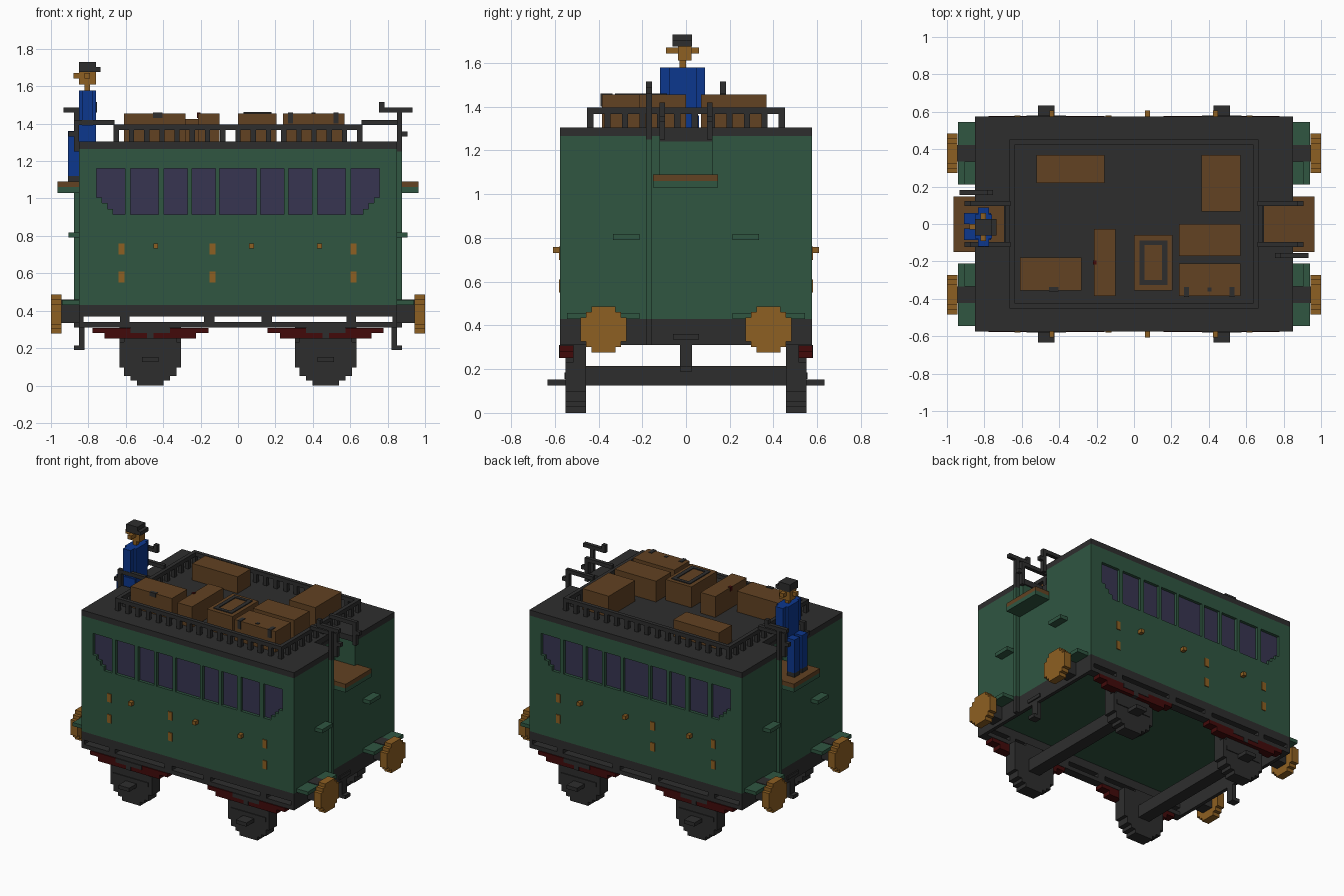
import bpy, bmesh

cube = bpy.data.objects.get("Cube")
if cube:
    bpy.data.objects.remove(cube, do_unlink=True)


def material(name, r, g, b):
    m = bpy.data.materials.new(name)
    m.use_nodes = True
    m.diffuse_color = (r, g, b, 1)
    m.node_tree.nodes["Principled BSDF"].inputs["Base Color"].default_value = (r, g, b, 1)
    return m


GREEN = material("coach_green", 0.029, 0.093, 0.053)
DARK = material("charcoal", 0.027, 0.027, 0.027)
BROWN = material("luggage_brown", 0.122, 0.054, 0.016)
BRASS = material("brass", 0.27, 0.115, 0.016)
BLUE = material("uniform_blue", 0.0037, 0.038, 0.27)
GLASS = material("window_violet", 0.039, 0.036, 0.083)
RED = material("spring_red", 0.055, 0.003, 0.003)


# Boxes are (x0, x1, y0, y1, z0, z1)
def part(name, mat, boxes):
    bm = bmesh.new()
    for x0, x1, y0, y1, z0, z1 in boxes:
        verts = bmesh.ops.create_cube(bm, size=1)["verts"]
        for v in verts:
            v.co = ((x0 + x1) / 2 + v.co.x * (x1 - x0),
                    (y0 + y1) / 2 + v.co.y * (y1 - y0),
                    (z0 + z1) / 2 + v.co.z * (z1 - z0))
    mesh = bpy.data.meshes.new(name)
    bm.to_mesh(mesh)
    bm.free()
    mesh.materials.append(mat)
    obj = bpy.data.objects.new(name, mesh)
    bpy.context.collection.objects.link(obj)
    return obj


def mx(boxes):
    return boxes + [(-b[1], -b[0], *b[2:]) for b in boxes]


def my(boxes):
    return boxes + [(b[0], b[1], -b[3], -b[2], b[4], b[5]) for b in boxes]


def spin(boxes):
    return boxes + [(-b[1], -b[0], -b[3], -b[2], b[4], b[5]) for b in boxes]


def at_x(boxes, x):
    return [(b[0] + x, b[1] + x, *b[2:]) for b in boxes]


L, W = 0.85, 0.575      # half length and half width of the coach
FLOOR, TOP = 0.43, 1.265
SILL, HEAD = 0.914, 1.16
IN = 0.55               # depth plane of the window panes

# Body core, with a niche for the seat in each end
part("body_core", GREEN, [(-0.69, 0.69, -IN, IN, FLOOR, TOP)]
     + mx([(0.69, L, -IN, IN, FLOOR, 1.06)])
     + mx(my([(0.69, L, 0.12, IN, 1.06, TOP)])))

# Side walls framing the windows
half_windows = [(0.0, 0.098), (0.12, 0.247), (0.27, 0.396), (0.425, 0.575), (0.605, 0.757)]
walls = [(-L, L, IN, W, FLOOR, SILL), (-L, L, IN, W, HEAD, TOP)]
for (a, b), nxt in zip(half_windows, half_windows[1:] + [(L, L)]):
    walls += mx([(b, nxt[0], IN, W, SILL, HEAD)])
for i in range(3):      # stepped lower corner of the outer windows
    walls += mx([(0.757 - 0.03 * (i + 1), 0.757 - 0.03 * i, IN, W, SILL, 1.005 - 0.03 * i)])
part("side_walls", GREEN, my(walls))
part("window_panes", GLASS, my([(-0.098, 0.098, IN, IN + 0.004, SILL, HEAD)]
     + mx([(a, b, IN, IN + 0.004, SILL, HEAD) for a, b in half_windows[1:]])))

# Roof with a notch over each seat
part("roof", DARK, [(-0.69, 0.69, -W, W, TOP, 1.305)]
     + mx(my([(0.69, L, 0.11, W, TOP, 1.305)]))
     + mx([(0.68, 0.694, -0.12, 0.12, 1.24, TOP)]))

# Seats and their brackets, end ledges
part("end_seats", BROWN, mx([(0.69, L, -0.12, 0.12, 1.06, 1.09),
                             (L, 0.965, -0.15, 0.147, 1.06, 1.09)]))
part("seat_brackets", GREEN, mx([(L, 0.965, -0.15, 0.147, 1.03, 1.06)]))
part("end_ledges", GREEN, mx(my([(L, 0.907, 0.212, 0.333, 0.79, 0.817)])))

# Door hinges and knobs
hinges = [(x - 0.016, x + 0.016, W, W + 0.006, z, z + 0.06)
          for x in (-0.623, -0.137, 0.617) for z in (0.55, 0.70)]
part("door_hinges", BRASS, my(hinges))
part("door_knobs", BRASS, my([(x - 0.013, x + 0.013, W, 0.608, 0.732, 0.759)
                              for x in (-0.44, 0.072, 0.435)]))

# Brake columns with crank handles
part("brake_columns", GREEN, spin([(L, 0.877, -0.183, -0.155, FLOOR, 1.25)]))
part("brake_cranks", DARK, spin([(L, 0.877, -0.183, -0.155, 1.25, 1.46),
                                 (L, 0.877, -0.183, -0.155, 0.31, FLOOR),
                                 (0.755, 0.932, -0.183, -0.155, 1.46, 1.487),
                                 (0.755, 0.783, -0.183, -0.155, 1.487, 1.516)]))

# Hand rails beside the seats
part("seat_hand_rails", DARK, mx(my([(0.66, 0.877, 0.095, 0.122, 1.393, 1.42),
                                     (L, 0.877, 0.095, 0.122, 1.25, 1.393),
                                     (0.877, 0.905, 0.095, 0.122, 1.33, 1.357)])))

# Roof luggage rail
RX, RY, T = 0.665, 0.452, 0.028
rail = my([(-RX, RX, RY - T, RY, 1.367, 1.395)]) + mx([(RX - T, RX, -RY, RY, 1.367, 1.395)])
for i in range(17):
    x = -RX + T / 2 + i * (2 * RX - T) / 16
    rail += my([(x - T / 2, x + T / 2, RY - T, RY, 1.305, 1.367)])
for i in range(1, 11):
    y = -RY + T / 2 + i * (2 * RY - T) / 11
    rail += mx([(RX - T, RX, y - T / 2, y + T / 2, 1.305, 1.367)])
part("luggage_rail", DARK, rail)

# Luggage
R = 1.305
part("luggage", BROWN, [(-0.52, -0.157, 0.22, 0.368, R, 1.425),
                        (0.36, 0.57, 0.068, 0.368, R, 1.455),
                        (-0.61, -0.28, -0.355, -0.18, R, 1.455),
                        (-0.215, -0.098, -0.385, -0.027, R, 1.455),
                        (0.0, 0.205, -0.355, -0.06, R, 1.455),
                        (0.24, 0.57, -0.172, 0.0, R, 1.455),
                        (0.24, 0.57, -0.385, -0.21, R, 1.455)])
part("luggage_straps", DARK, [(0.03, 0.057, -0.3, -0.112, 1.455, 1.461),
                              (0.15, 0.178, -0.3, -0.112, 1.455, 1.461),
                              (0.03, 0.178, -0.325, -0.3, 1.455, 1.461),
                              (0.03, 0.178, -0.112, -0.087, 1.455, 1.461)]
     + [(x, x + 0.027, -0.391, -0.337, 1.40, 1.459) for x in (0.268, 0.51)]
     + [(-0.455, -0.405, -0.361, -0.337, 1.43, 1.459), (0.393, 0.414, -0.36, -0.34, 1.452, 1.459)])
part("luggage_tag", RED, [(-0.22, -0.2, -0.217, -0.195, 1.43, 1.459)])

# Chassis frame
frame = my([(-L, L, 0.515, W, 0.37, FLOOR), (-0.83, 0.83, 0.515, W, 0.31, 0.34)])
frame += my(mx([(0.58, 0.63, 0.515, W, 0.34, 0.37), (0.125, 0.183, 0.515, W, 0.34, 0.37)]))
frame += mx([(0.825, L, -W, W, 0.31, FLOOR)])
part("chassis_frame", DARK, frame)
part("coupling_hooks", DARK, mx([(0.82, L, -0.028, 0.028, 0.21, 0.31),
                                 (0.82, 0.878, -0.028, 0.028, 0.19, 0.215),
                                 (L, 0.858, -0.06, 0.06, 0.335, 0.36)]))

# Buffers
BY, BZ = 0.378, 0.382
part("buffer_plates", GREEN, mx(my([(L, 0.94, 0.212, 0.545, FLOOR, 0.456)])))
part("buffer_stalks", DARK, mx(my([(L, 0.945, BY - 0.045, BY + 0.045, 0.335, 0.46)])))
part("buffer_discs", BRASS, mx(my([(0.945, 1.0, BY - h, BY + h, BZ - v, BZ + v)
                                   for h, v in ((0.105, 0.055), (0.08, 0.08), (0.055, 0.105))])))

# Wheels, axles, axle boxes and leaf springs
CZ = 0.165
wheel = [(-h, h, 0.458, 0.55, CZ - v, CZ + v)
         for h, v in ((0.165, 0.068), (0.14, 0.113), (0.105, 0.138), (0.072, 0.165))]
horns = [(-0.105, 0.105, 0.458, 0.581, 0.28, 0.31), (-0.165, 0.165, 0.458, 0.515, 0.2, 0.31),
         (-0.018, 0.018, 0.515, 0.581, 0.25, 0.28), (-0.043, 0.043, 0.55, 0.634, 0.125, 0.152),
         (-0.14, 0.14, 0.55, 0.556, 0.155, 0.185)]
springs = [(-0.31, 0.31, 0.515, 0.578, 0.28, 0.308), (-0.245, 0.245, 0.515, 0.578, 0.25, 0.28)]
for label, x in (("left", 0.469), ("right", -0.469)):
    part(label + "_wheels", DARK, my(at_x(wheel, x)))
    part(label + "_axle_guards", DARK, my(at_x(horns, x)))
    part(label + "_leaf_springs", RED, my(at_x(springs, x)))
    part(label + "_axle", DARK, [(x - 0.045, x + 0.045, -0.46, 0.46, 0.125, 0.215)])

# Seated brakeman
part("brakeman_torso", BLUE, [(-0.85, -0.76, -0.078, 0.05, 1.30, 1.578)])
part("brakeman_arms", BLUE, [(-0.835, -0.775, -0.12, -0.078, 1.39, 1.578),
                             (-0.835, -0.775, 0.05, 0.087, 1.39, 1.578)])
part("brakeman_legs", BLUE, [(x0, x1, y, y + 0.06, z0, 1.36) for y in (-0.085, 0.0)
                             for x0, x1, z0 in ((-0.91, -0.85, 1.12), (-0.85, -0.765, 1.29))])
part("brakeman_shoes", DARK, [(-0.91, -0.85, y, y + 0.06, 1.09, 1.12) for y in (-0.085, 0.0)])
part("brakeman_head", BRASS, [(-0.82, -0.79, -0.03, 0.0, 1.575, 1.61),
                              (-0.85, -0.76, -0.037, 0.025, 1.61, 1.68),
                              (-0.88, -0.85, -0.03, 0.0, 1.642, 1.67),
                              (-0.82, -0.79, -0.092, 0.06, 1.642, 1.67)])
part("brakeman_cap", DARK, [(-0.85, -0.76, -0.062, 0.027, 1.675, 1.73),
                            (-0.76, -0.735, -0.062, 0.027, 1.675, 1.702)])
